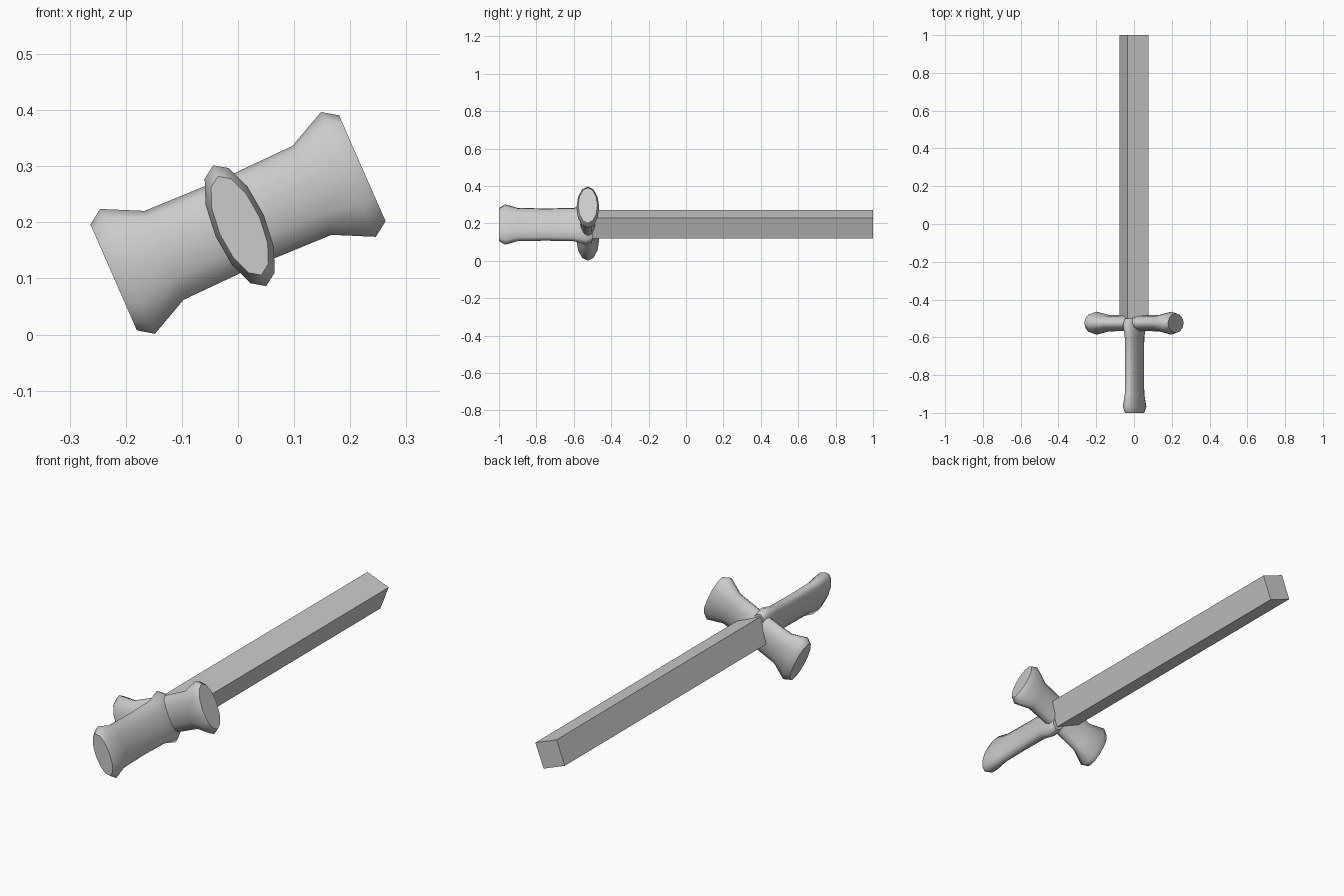
import bpy, bmesh, math
from mathutils import Vector

if "Cube" in bpy.data.objects:
    bpy.data.objects.remove(bpy.data.objects["Cube"])

TILT = math.radians(23.7)      # the sword is rolled about its long axis
SIDES = 12


def finish(name, bm, loc):
    bmesh.ops.recalc_face_normals(bm, faces=bm.faces)
    me = bpy.data.meshes.new(name)
    bm.to_mesh(me)
    bm.free()
    ob = bpy.data.objects.new(name, me)
    bpy.context.collection.objects.link(ob)
    ob.location = loc
    ob.rotation_euler = (0, -TILT, 0)
    return ob


def flared_bar(name, loc, axis, half_profile, flat):
    """Elliptical bar flared at both ends; half_profile = (distance, radius)."""
    side = Vector((1, 0, 0)) if axis.y else Vector((0, 1, 0))
    up = Vector((0, 0, 1))
    profile = [(-d, r) for d, r in reversed(half_profile[1:])] + half_profile
    bm = bmesh.new()
    rings = []
    for d, r in profile:
        rings.append([bm.verts.new(axis * d + up * r * math.cos(t) + side * r * flat * math.sin(t))
                      for t in (2 * math.pi * i / SIDES for i in range(SIDES))])
    for a, b in zip(rings, rings[1:]):
        for i in range(SIDES):
            j = (i + 1) % SIDES
            bm.faces.new((a[i], a[j], b[j], b[i])).smooth = True
    for ring in (rings[0], rings[-1]):
        cap = bm.faces.new(ring)
        for e in cap.edges:
            e.smooth = False
    return finish(name, bm, loc)


# Grip along y
flared_bar("grip", (0.003, -0.75, 0.194), Vector((0, 1, 0)),
           [(0, 0.094), (0.15, 0.097), (0.217, 0.1175), (0.25, 0.096)], 0.4)

# Crossguard along the tilted x axis
flared_bar("crossguard", (0, -0.525, 0.199), Vector((1, 0, 0)),
           [(0, 0.083), (0.144, 0.0865), (0.215, 0.1215), (0.242, 0.103)], 0.5)

# Blade: square bar standing on its corner
bm = bmesh.new()
R = 0.083
corners = [(R, 0), (0, R), (-R, 0), (0, -R)]
face = bm.faces.new([bm.verts.new((x, -0.75, z)) for x, z in corners])
ext = bmesh.ops.extrude_face_region(bm, geom=[face], use_keep_orig=True)
bmesh.ops.translate(bm, vec=(0, 1.5, 0),
                    verts=[v for v in ext["geom"] if isinstance(v, bmesh.types.BMVert)])
finish("blade", bm, (0, 0.25, 0.196))
